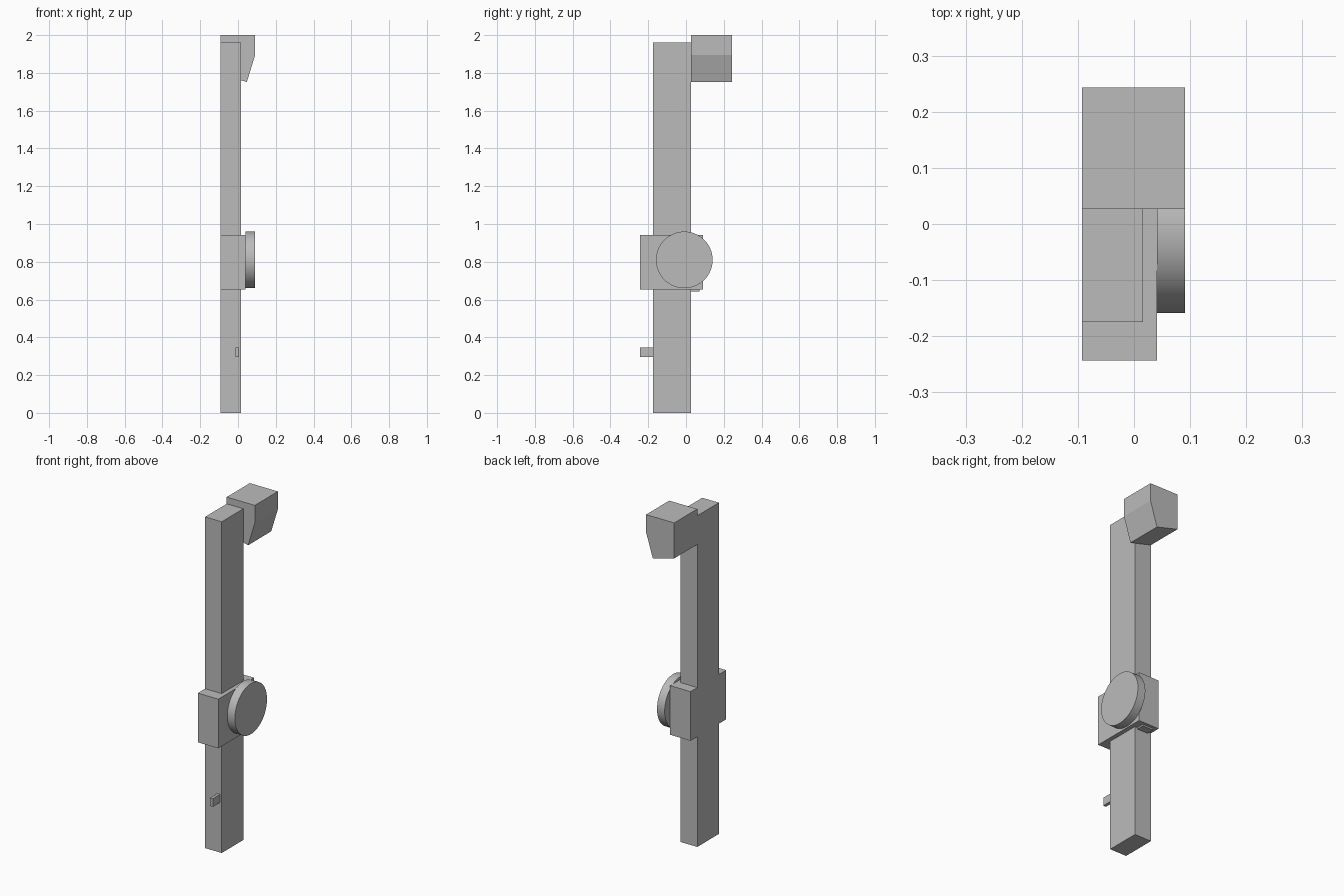
import bpy
import bmesh
import math
from mathutils import Matrix

cube = bpy.data.objects.get("Cube")
if cube:
    bpy.data.objects.remove(cube, do_unlink=True)

grey = bpy.data.materials.new("plain grey")
grey.use_nodes = True
colour = (0.5, 0.5, 0.5, 1)
grey.diffuse_color = colour
grey.node_tree.nodes["Principled BSDF"].inputs["Base Color"].default_value = colour


def finish(name, bm):
    bmesh.ops.recalc_face_normals(bm, faces=bm.faces)
    mesh = bpy.data.meshes.new(name)
    bm.to_mesh(mesh)
    bm.free()
    mesh.materials.append(grey)
    obj = bpy.data.objects.new(name, mesh)
    bpy.context.collection.objects.link(obj)
    return obj


def prism(name, outline, y0, y1):
    """Extrude an x-z outline from y0 to y1."""
    bm = bmesh.new()
    face = bm.faces.new([bm.verts.new((x, y0, z)) for x, z in outline])
    out = bmesh.ops.extrude_face_region(bm, geom=[face])
    verts = [v for v in out["geom"] if isinstance(v, bmesh.types.BMVert)]
    bmesh.ops.translate(bm, vec=(0, y1 - y0, 0), verts=verts)
    return finish(name, bm)


def box(name, x0, x1, y0, y1, z0, z1):
    return prism(name, [(x0, z0), (x1, z0), (x1, z1), (x0, z1)], y0, y1)


SIDE = -0.093    # flush side shared by post, block and head

# Long upright post
box("post", SIDE, 0.016, -0.175, 0.027, 0, 1.96)

# Tapered head fixed to the back of the post
prism("head", [(SIDE, 2.0), (0.091, 2.0), (0.091, 1.895),
               (0.047, 1.752), (SIDE, 1.79)], 0.027, 0.243)

# Sliding block around the post, with a small tab beneath
box("slider_block", SIDE, 0.041, -0.243, 0.09, 0.652, 0.943)
box("slider_tab", -0.07, 0, 0.027, 0.072, 0.643, 0.652)

# Small front peg
box("front_peg", -0.012, 0.006, -0.243, -0.175, 0.297, 0.345)

# Round knob on the side of the block
bm = bmesh.new()
bmesh.ops.create_cone(
    bm, cap_ends=True, segments=64, radius1=0.15, radius2=0.15, depth=0.05,
    matrix=Matrix.Translation((0.066, -0.009, 0.81)) @ Matrix.Rotation(math.pi / 2, 4, "Y"))
knob = finish("knob", bm)
bpy.ops.object.select_all(action="DESELECT")
knob.select_set(True)
bpy.context.view_layer.objects.active = knob
bpy.ops.object.shade_smooth_by_angle(angle=math.radians(30))
